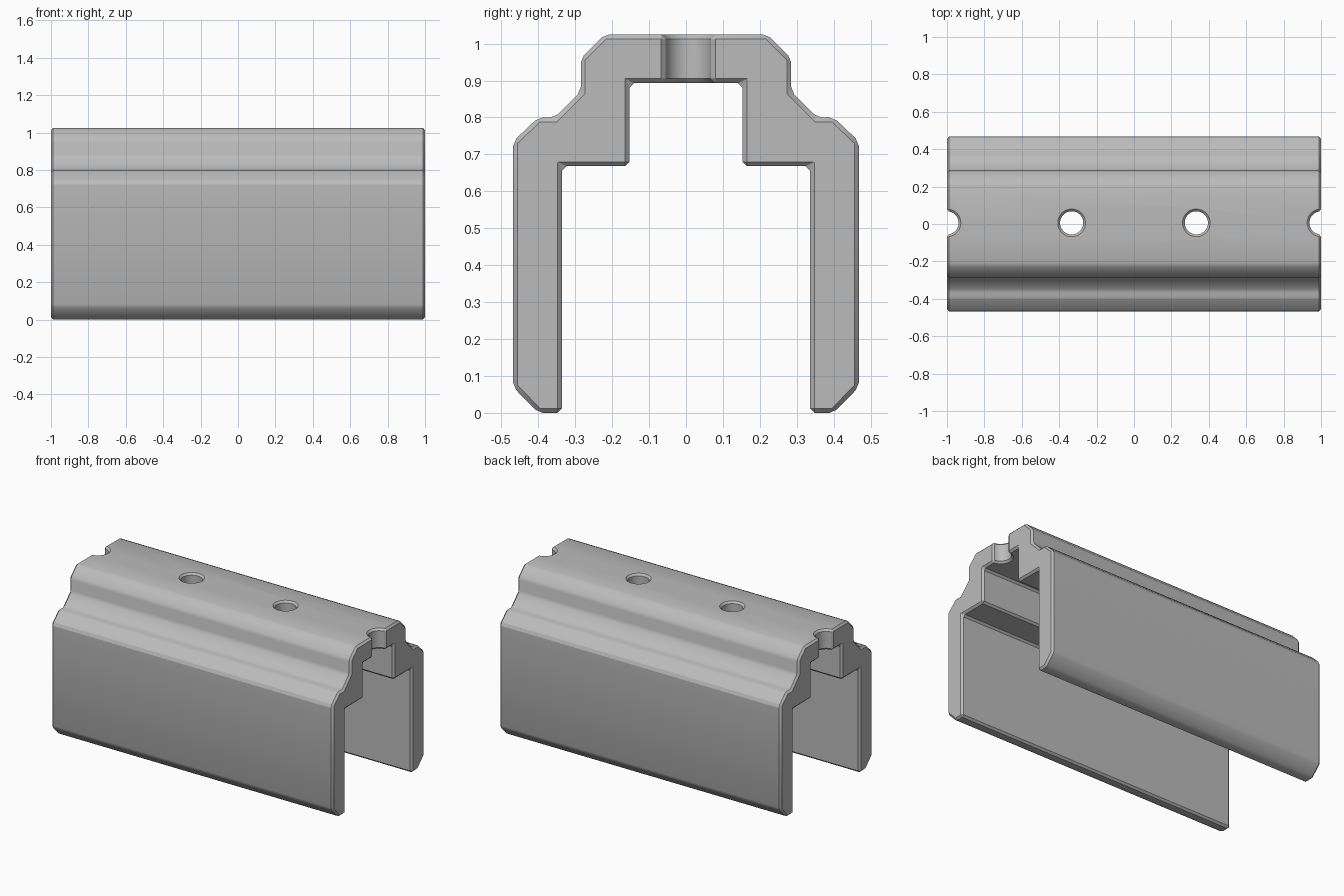
import bpy, bmesh
from mathutils import Matrix, Vector

cube = bpy.data.objects.get("Cube")
if cube:
    bpy.data.objects.remove(cube, do_unlink=True)

HALF_LENGTH = 1.0
CHAMFER = 0.012
HOLE_RADIUS = 0.062
HOLE_Y = 0.006
HOLE_X = (-1.0, -1 / 3, 1 / 3, 1.0)
TOP, CEILING = 1.025, 0.893

grey = bpy.data.materials.new("plain grey")
grey.use_nodes = True
grey.diffuse_color = (0.5, 0.5, 0.5, 1)
grey.node_tree.nodes["Principled BSDF"].inputs["Base Color"].default_value = (0.5, 0.5, 0.5, 1)


def add_object(name, bm):
    mesh = bpy.data.meshes.new(name)
    bmesh.ops.recalc_face_normals(bm, faces=bm.faces)
    bm.to_mesh(mesh)
    bm.free()
    mesh.materials.append(grey)
    obj = bpy.data.objects.new(name, mesh)
    bpy.context.collection.objects.link(obj)
    return obj


# Stepped channel: half cross-section from the crown down and back up inside
half = [(0.22, TOP), (0.285, 0.96), (0.285, 0.87), (0.355, 0.80), (0.40, 0.80),
        (0.468, 0.735), (0.468, 0.07), (0.40, 0), (0.336, 0), (0.336, 0.668),
        (0.153, 0.668), (0.153, CEILING)]
section = half + [(-y, z) for y, z in reversed(half)]
bm = bmesh.new()
end = bm.faces.new([bm.verts.new((-HALF_LENGTH, y, z)) for y, z in section])
extruded = bmesh.ops.extrude_face_region(bm, geom=[end])["geom"]
bmesh.ops.translate(bm, vec=(2 * HALF_LENGTH, 0, 0),
                    verts=[v for v in extruded if isinstance(v, bmesh.types.BMVert)])
if end.is_valid and len(bm.faces) < len(section) + 2:
    bm.faces.new([v for v in end.verts])
channel = add_object("channel_body", bm)

# Row of drill cutters, the outer two leaving half holes at the ends
bm = bmesh.new()
for x in HOLE_X:
    bmesh.ops.create_cone(bm, cap_ends=True, segments=48, radius1=HOLE_RADIUS,
                          radius2=HOLE_RADIUS, depth=0.4,
                          matrix=Matrix.Translation((x, HOLE_Y, 0.96)))
cutter = add_object("hole_cutter", bm)
cutter.hide_render = True
cut = channel.modifiers.new("holes", "BOOLEAN")
cut.operation = "DIFFERENCE"
cut.solver = "EXACT"
cut.object = cutter
bpy.context.view_layer.update()
bm = bmesh.new()
bm.from_object(channel, bpy.context.evaluated_depsgraph_get())
channel.modifiers.clear()
bpy.data.objects.remove(cutter, do_unlink=True)


# Chamfer the end outlines and the hole rims
def on_end(v):
    return abs(abs(v.co.x) - HALF_LENGTH) < 1e-4


def on_rim(v, z):
    near = min(abs((v.co.xy - Vector((x, HOLE_Y))).length - HOLE_RADIUS) for x in HOLE_X)
    return near < 1e-3 and abs(v.co.z - z) < 1e-4


def needs_chamfer(edge):
    if len(edge.link_faces) != 2 or edge.calc_face_angle(0) < 0.5:
        return False
    return all(map(on_end, edge.verts)) or any(
        all(on_rim(v, z) for v in edge.verts) for z in (TOP, CEILING))


bmesh.ops.remove_doubles(bm, verts=bm.verts, dist=1e-5)
bmesh.ops.bevel(bm, geom=[e for e in bm.edges if needs_chamfer(e)], offset=CHAMFER,
                segments=1, affect="EDGES", offset_type="OFFSET")
bm.to_mesh(channel.data)
bm.free()

# Round hole walls shade smooth, planes stay crisp
bpy.ops.object.select_all(action="DESELECT")
channel.select_set(True)
bpy.context.view_layer.objects.active = channel
bpy.ops.object.shade_smooth_by_angle(angle=0.4)
